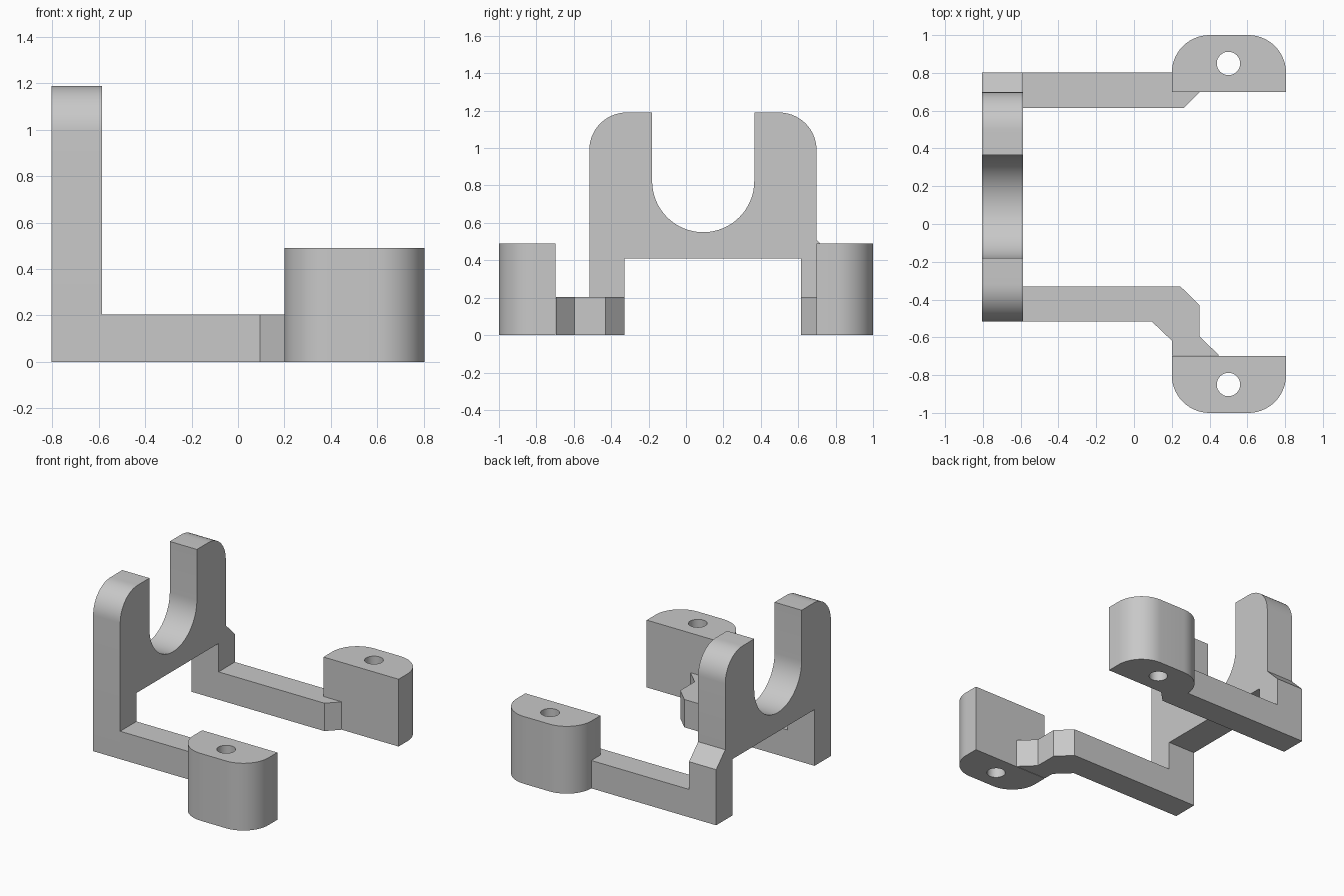
import bpy, bmesh
from math import sin, cos, radians
from mathutils import Vector

cube = bpy.data.objects.get("Cube")
if cube:
    bpy.data.objects.remove(cube, do_unlink=True)

grey = bpy.data.materials.new("plain grey")
grey.use_nodes = True
colour = (0.58, 0.58, 0.58, 1)
grey.diffuse_color = colour
grey.node_tree.nodes["Principled BSDF"].inputs["Base Color"].default_value = colour


def arc(cx, cy, r, start, end, steps=14):
    """Points along an arc, angles in degrees."""
    angles = [radians(start + (end - start) * i / steps) for i in range(steps + 1)]
    return [(cx + r * cos(a), cy + r * sin(a)) for a in angles]


def prism(name, loops, place, depth):
    """Fill an outline (with optional hole loops) and extrude it by depth."""
    bm = bmesh.new()
    edges = []
    for loop in loops:
        verts = [bm.verts.new(place(*p)) for p in loop]
        edges += [bm.edges.new((v, verts[i - 1])) for i, v in enumerate(verts)]
    bmesh.ops.triangle_fill(bm, edges=edges, use_beauty=True)
    out = bmesh.ops.extrude_face_region(bm, geom=bm.faces[:], use_keep_orig=True)
    moved = [g for g in out["geom"] if isinstance(g, bmesh.types.BMVert)]
    bmesh.ops.translate(bm, verts=moved, vec=Vector(depth))
    bmesh.ops.recalc_face_normals(bm, faces=bm.faces[:])
    mesh = bpy.data.meshes.new(name)
    bm.to_mesh(mesh)
    bm.free()
    mesh.materials.append(grey)
    obj = bpy.data.objects.new(name, mesh)
    bpy.context.collection.objects.link(obj)
    bpy.ops.object.select_all(action="DESELECT")
    obj.select_set(True)
    bpy.context.view_layer.objects.active = obj
    bpy.ops.object.shade_smooth_by_angle(angle=radians(30))
    return obj


def on_floor(x, y):
    return (x, y, 0)


BACK, PLATE, EDGE = -0.805, -0.587, 0.805   # x of plate faces and boss end
FRONT_OUT, FRONT_IN = -0.517, -0.33         # y of the front leg
REAR_IN, REAR_OUT = 0.615, 0.803            # y of the rear leg
TOP, SLOT_Y, SLOT_R, SLOT_Z = 1.19, 0.092, 0.273, 0.823

# Upright plate: two legs, rounded top corners and a U-shaped slot
plate = [(FRONT_OUT, 0), (FRONT_IN, 0), (FRONT_IN, 0.41), (REAR_IN, 0.41),
         (REAR_IN, 0), (REAR_OUT, 0), (REAR_OUT, 0.405), (0.698, 0.51)]
plate += arc(0.498, TOP - 0.2, 0.2, 0, 90)
plate += [(SLOT_Y + SLOT_R, TOP)]
plate += arc(SLOT_Y, SLOT_Z, SLOT_R, 0, -180, 32)
plate += [(SLOT_Y - SLOT_R, TOP)]
plate += arc(FRONT_OUT + 0.2, TOP - 0.2, 0.2, 90, 180)
prism("upright_plate", [plate], lambda y, z: (BACK, y, z), (PLATE - BACK, 0, 0))

# Arms running from the legs to the bosses
ARM = (0, 0, 0.203)
prism("front_arm", [[(PLATE, FRONT_OUT), (0.095, FRONT_OUT), (0.2, -0.617),
                     (0.2, -0.695), (0.45, -0.695), (0.347, -0.595),
                     (0.347, -0.43), (0.245, FRONT_IN), (PLATE, FRONT_IN)]],
      on_floor, ARM)
prism("rear_arm", [[(PLATE, REAR_IN), (0.265, REAR_IN), (0.347, 0.698),
                    (0.2, 0.698), (0.2, REAR_OUT), (PLATE, REAR_OUT)]],
      on_floor, ARM)

# Mounting bosses, mirrored front to rear, each with a vertical bolt hole
for name, s in (("rear_boss", 1), ("front_boss", -1)):
    outline = [(0.2, 0.698), (EDGE, 0.698)]
    outline += arc(EDGE - 0.2, 0.8, 0.2, 0, 90) + arc(0.4, 0.8, 0.2, 90, 180)
    hole = arc(0.5, 0.85, 0.062, 0, 360, 32)[:-1]
    prism(name, [outline, hole], lambda x, y: (x, s * y, 0), (0, 0, 0.49))
